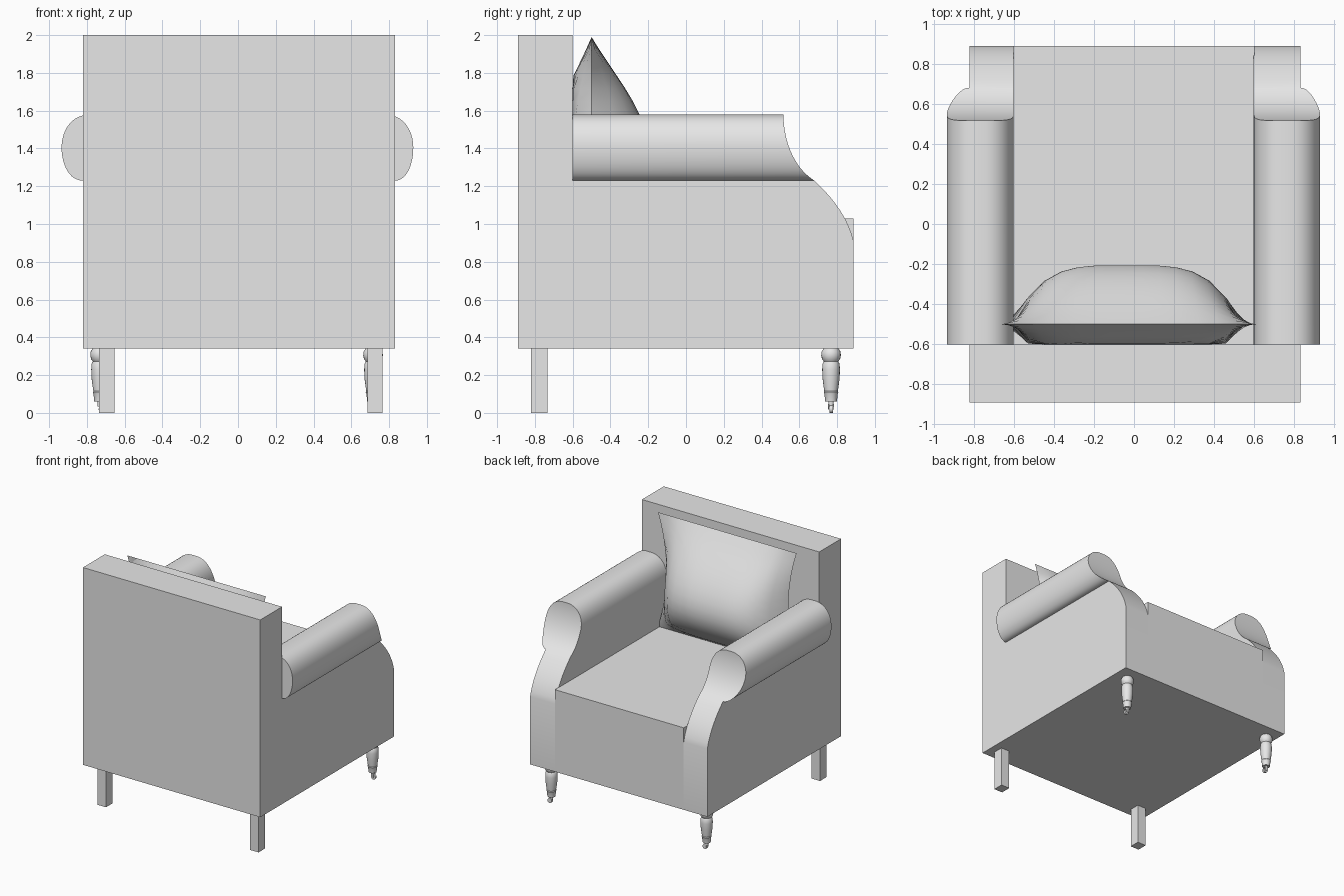
import bpy, bmesh, math
from mathutils import Matrix, Vector

old = bpy.data.objects.get("Cube")
if old:
    bpy.data.objects.remove(old, do_unlink=True)

grey = bpy.data.materials.new("plain_grey")
grey.use_nodes = True
grey.diffuse_color = (0.8, 0.8, 0.8, 1)
grey.node_tree.nodes["Principled BSDF"].inputs["Base Color"].default_value = (0.8, 0.8, 0.8, 1)


def finish(name, bm, angle=None):
    """Turn a bmesh into a named object, optionally smooth-shaded."""
    bmesh.ops.recalc_face_normals(bm, faces=bm.faces)
    mesh = bpy.data.meshes.new(name)
    bm.to_mesh(mesh)
    bm.free()
    mesh.materials.append(grey)
    obj = bpy.data.objects.new(name, mesh)
    bpy.context.collection.objects.link(obj)
    if angle:
        bpy.ops.object.select_all(action="DESELECT")
        obj.select_set(True)
        bpy.context.view_layer.objects.active = obj
        bpy.ops.object.shade_smooth_by_angle(angle=math.radians(angle))
    return obj


def box(name, lo, hi):
    bm = bmesh.new()
    lo, hi = Vector(lo), Vector(hi)
    size = Matrix.Diagonal((*(hi - lo), 1))
    bmesh.ops.create_cube(bm, size=1, matrix=Matrix.Translation((lo + hi) / 2) @ size)
    return finish(name, bm)


def loft(bm, rings):
    """Skin a stack of closed rings and cap both ends."""
    loops = [[bm.verts.new(p) for p in ring] for ring in rings]
    n = len(loops[0])
    for a, b in zip(loops, loops[1:]):
        for i in range(n):
            j = (i + 1) % n
            bm.faces.new((a[i], a[j], b[j], b[i]))
    bm.faces.new(loops[0])
    bm.faces.new(loops[-1])


# Upholstered body
box("backrest", (-0.82, -0.89, 0.34), (0.83, -0.6, 2))
box("seat", (-0.6, -0.6, 0.34), (0.6, 0.887, 1.03))


# Rolled arms: stacked rectangles whose front and sides follow curves
def front_y(z):
    if z > 1.23:
        t = (1.58 - z) / 0.35
        return 0.516 + 0.164 * (1 - math.sqrt(max(0, 1 - t * t * 0.85))) / 0.613
    t = max(0, min(1, (z - 0.91) / 0.32))
    return 0.887 - 0.207 * (0.35 * t + 0.65 * t * t)


def arm(name, side, inner, wall, roll):
    zs = [0.34] + [0.91 + 0.04 * i for i in range(8)] + [1.23]
    rings = []

    def ring(z, a, b):
        y = front_y(z)
        rings.append([(side * x, yy, z) for x, yy in ((b, -0.6), (b, y), (a, y), (a, -0.6))])

    for z in zs:
        ring(z, inner, wall)
    steps = 24
    for i in range(1, steps):
        # The outer side bulges fully, the inner side only rounds over at the top
        ang = -math.pi / 2 + math.pi * i / steps
        z = 1.405 + 0.175 * math.sin(ang)
        out = wall + (roll - wall) * math.cos(ang) ** 0.9
        inn = inner
        if ang > 0:
            mid = (inner + roll) / 2
            out = mid + (roll - mid) * math.cos(ang) ** 0.8
            inn = mid - (mid - inner) * math.cos(ang) ** 0.8
        ring(z, inn, out)
    bm = bmesh.new()
    loft(bm, rings)
    finish(name, bm, 32)


arm("left_arm", 1, 0.597, 0.83, 0.928)
arm("right_arm", -1, 0.6, 0.82, 0.934)


# Loose cushion leaning on the backrest, with pinched corners
def cushion():
    bm = bmesh.new()
    n = 14
    for front in (True, False):
        grid = []
        for j in range(n + 1):
            row = []
            v = -1 + 2 * j / n
            for i in range(n + 1):
                u = -1 + 2 * i / n
                x = -0.035 + 0.645 * u * (1 - 0.12 * (1 - v * v))
                z = 1.51 + 0.48 * v
                puff = (1 - u ** 4) * (1 - v * v) * (1 - 0.5 * v)
                y = -0.5 + (0.28 * puff if front else -min(0.1, 0.2 * puff))
                row.append(bm.verts.new((x, y, z)))
            grid.append(row)
        for a, b in zip(grid, grid[1:]):
            for i in range(n):
                bm.faces.new((a[i], a[i + 1], b[i + 1], b[i]))
    bmesh.ops.remove_doubles(bm, verts=bm.verts, dist=0.0005)
    finish("cushion", bm, 45)


cushion()

# Square legs under the backrest
for side, x in (("left", 0.725), ("right", -0.695)):
    box(side + "_square_leg", (x - 0.04, -0.82, 0), (x + 0.04, -0.732, 0.34))

# Turned legs with small casters under the seat edge
turning = [(0.04, 0.34), (0.05, 0.325), (0.052, 0.305), (0.048, 0.285), (0.038, 0.272),
           (0.045, 0.26), (0.047, 0.23), (0.045, 0.18), (0.036, 0.115), (0.039, 0.11),
           (0.035, 0.1), (0.031, 0.06)]


def cylinder(bm, radius, depth, matrix):
    bmesh.ops.create_cone(bm, cap_ends=True, segments=16, radius1=radius,
                          radius2=radius, depth=depth, matrix=matrix)


for side, x in (("left", 0.715), ("right", -0.73)):
    bm = bmesh.new()
    turns = [2 * math.pi * k / 20 for k in range(20)]
    loft(bm, [[(x + r * math.cos(a), 0.768 + r * math.sin(a), z) for a in turns]
              for r, z in turning])
    finish(side + "_turned_leg", bm, 35)

    bm = bmesh.new()
    cylinder(bm, 0.014, 0.03, Matrix.Translation((x, 0.768, 0.05)))
    cylinder(bm, 0.02, 0.018, Matrix.Translation((x + 0.012, 0.768, 0.02))
             @ Matrix.Rotation(math.pi / 2, 4, "X"))
    for dy in (-0.013, 0.013):
        bmesh.ops.create_cube(bm, size=1, matrix=Matrix.Translation((x + 0.006, 0.768 + dy, 0.032))
                              @ Matrix.Diagonal((0.022, 0.005, 0.03, 1)))
    finish(side + "_caster", bm, 35)
